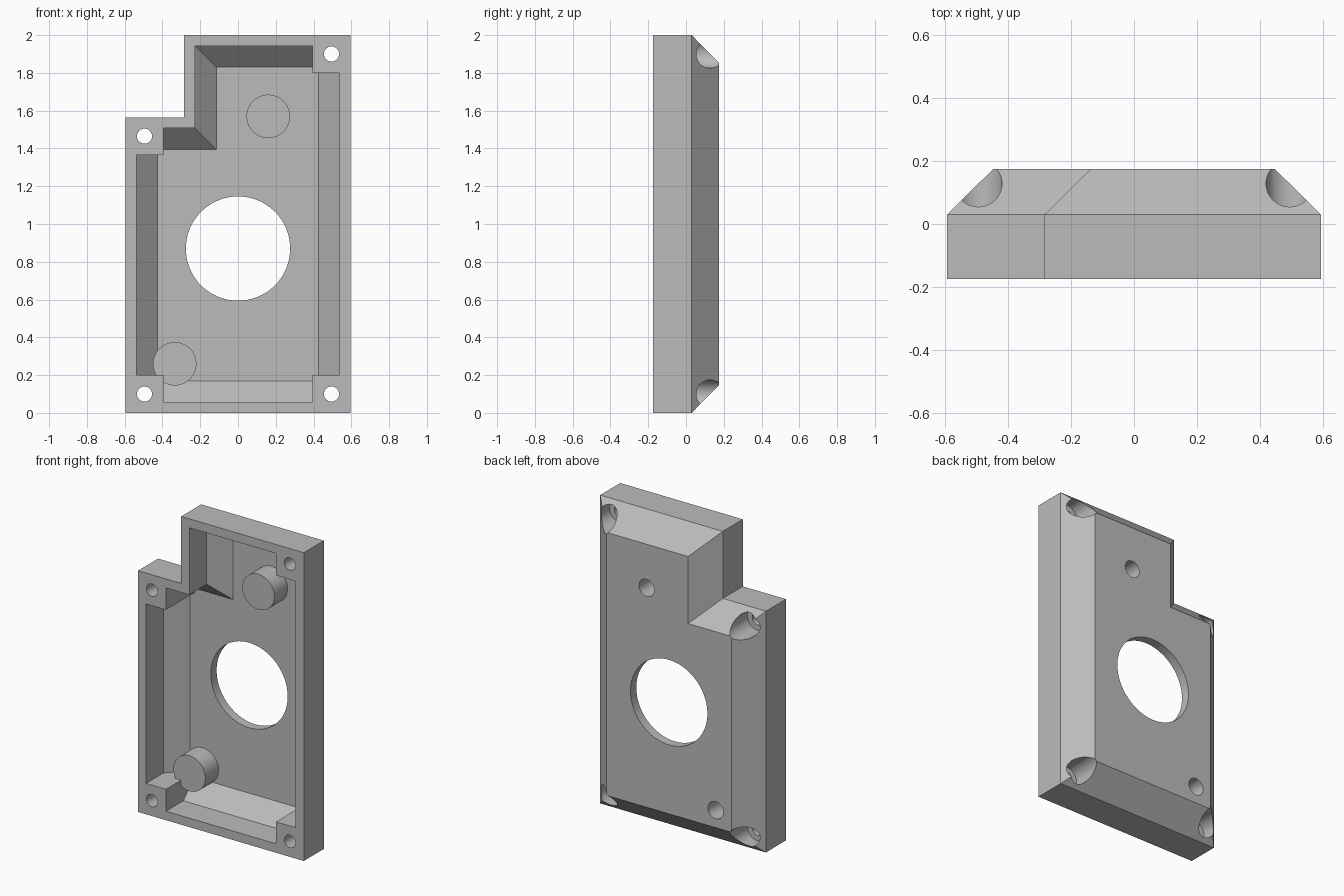
import bpy, bmesh, math

if "Cube" in bpy.data.objects:
    bpy.data.objects.remove(bpy.data.objects["Cube"], do_unlink=True)

W, H = 0.595, 2.0            # half width, height
FRONT, BEVEL, BACK = -0.175, 0.03, 0.175
FLOOR = 0.115                # inside face of the back panel

grey = bpy.data.materials.new("plain grey")
grey.use_nodes = True
colour = (0.5, 0.5, 0.5, 1)
grey.diffuse_color = colour
grey.node_tree.nodes["Principled BSDF"].inputs["Base Color"].default_value = colour


def add_object(name, bm):
    bmesh.ops.recalc_face_normals(bm, faces=bm.faces)
    mesh = bpy.data.meshes.new(name)
    bm.to_mesh(mesh)
    bm.free()
    mesh.materials.append(grey)
    obj = bpy.data.objects.new(name, mesh)
    bpy.context.collection.objects.link(obj)
    return obj


def outline(inset):
    """Notched rectangle moved inwards by the inset."""
    i = inset
    return [(-W + i, i), (W - i, i), (W - i, H - i), (-0.285 + i, H - i),
            (-0.285 + i, 1.565 - i), (-W + i, 1.565 - i)]


def loft(name, rings):
    """Closed solid through (y, profile) rings."""
    bm = bmesh.new()
    loops = [[bm.verts.new((x, y, z)) for x, z in pts] for y, pts in rings]
    for a, b in zip(loops, loops[1:]):
        for k in range(len(a)):
            n = (k + 1) % len(a)
            bm.faces.new((a[k], a[n], b[n], b[k]))
    bm.faces.new(loops[0])
    bm.faces.new(loops[-1])
    return add_object(name, bm)


def cylinder(name, x, z, r, y0, y1, sides=64):
    ring = [(x + r * math.cos(k * math.tau / sides), z + r * math.sin(k * math.tau / sides))
            for k in range(sides)]
    return loft(name, [(y0, ring), (y1, ring)])


def block(name, x, z, half, y0, y1):
    ring = [(x - half, z - half), (x + half, z - half), (x + half, z + half), (x - half, z + half)]
    return loft(name, [(y0, ring), (y1, ring)])


def subtract(target, cutters):
    for cutter in cutters:
        mod = target.modifiers.new("cut", "BOOLEAN")
        mod.operation, mod.solver, mod.object = "DIFFERENCE", "EXACT", cutter
    bpy.context.view_layer.update()
    mesh = bpy.data.meshes.new_from_object(
        target.evaluated_get(bpy.context.evaluated_depsgraph_get()))
    target.modifiers.clear()
    target.data = mesh
    for cutter in cutters:
        bpy.data.objects.remove(cutter, do_unlink=True)


# Outer shell with chamfered back
housing = loft("housing", [(FRONT, outline(0)), (BEVEL, outline(0)), (BACK, outline(0.147))])

# Cavity, leaving corner blocks and round bosses standing
corners = [(-W + 0.1, 0.1), (W - 0.1, 0.1), (W - 0.1, H - 0.1), (-W + 0.1, 1.465)]
bosses = [(0.16, 1.57), (-0.335, 0.26)]
cavity = loft("cavity", [(FRONT - 0.1, outline(0.058)), (0.003, outline(0.058)),
                         (FLOOR, outline(0.17))])
subtract(cavity,
         [block("corner_block", x, z, 0.1005, FRONT - 0.2, BACK + 0.1) for x, z in corners]
         + [cylinder("boss", x, z, 0.115, -0.02, BACK + 0.1) for x, z in bosses])
subtract(housing, [cavity])

# Central opening, screw holes, screw head recesses and blind boss holes
holes = [cylinder("opening", 0, 0.87, 0.276, -0.3, 0.3, 96)]
for x, z in corners:
    holes.append(cylinder("screw_hole", x, z, 0.04, -0.3, 0.3, 48))
    holes.append(cylinder("head_recess", x, z, 0.075, -0.03, 0.3))
for x, z in bosses:
    holes.append(cylinder("boss_hole", x, z, 0.055, 0.03, 0.3, 48))
subtract(housing, holes)

# Smooth the round walls, keep edges sharp
bpy.ops.object.select_all(action="DESELECT")
housing.select_set(True)
bpy.context.view_layer.objects.active = housing
bpy.ops.object.shade_smooth_by_angle(angle=math.radians(30))
